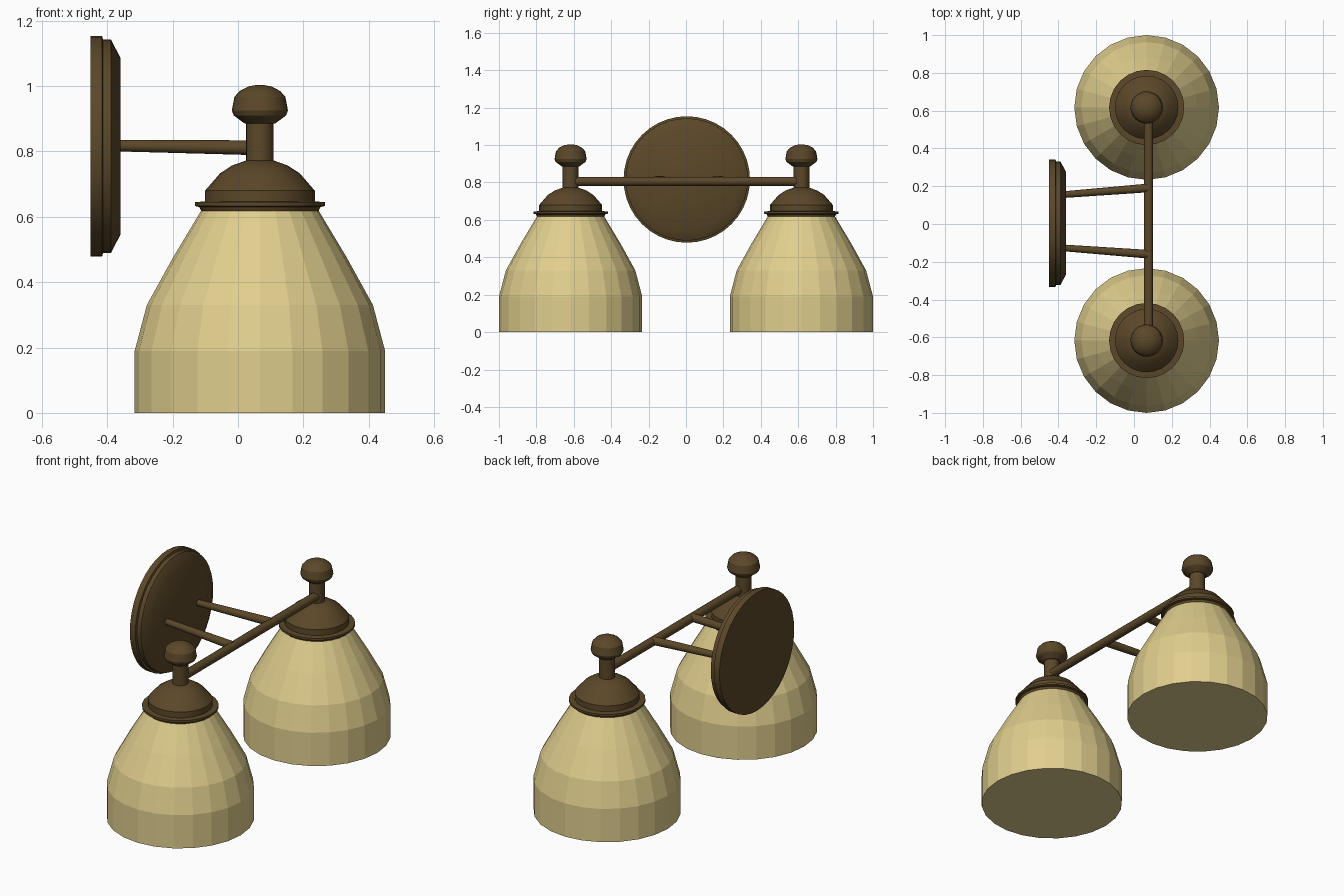
import bpy, bmesh, math
from mathutils import Vector, Matrix

if "Cube" in bpy.data.objects:
    bpy.data.objects.remove(bpy.data.objects["Cube"])


def material(name, color):
    m = bpy.data.materials.new(name)
    m.diffuse_color = color
    m.use_nodes = True
    m.node_tree.nodes["Principled BSDF"].inputs["Base Color"].default_value = m.diffuse_color
    return m


BRONZE = material("bronze", (0.105, 0.064, 0.022, 1))
GLASS = material("cream_glass", (0.75, 0.62, 0.27, 1))


def lathe(name, profile, origin, mat, axis=(0, 0, 1), sides=24, smooth=True):
    """Closed solid of revolution from (radius, height) points along an axis."""
    bm = bmesh.new()
    rings = []
    for r, h in profile:
        rings.append([bm.verts.new((r * math.cos(2 * math.pi * i / sides),
                                    r * math.sin(2 * math.pi * i / sides), h))
                      for i in range(sides)])
    for a, b in zip(rings, rings[1:]):
        for i in range(sides):
            j = (i + 1) % sides
            bm.faces.new((a[i], a[j], b[j], b[i]))
    bm.faces.new(rings[0][::-1])
    bm.faces.new(rings[-1])
    turn = Vector((0, 0, 1)).rotation_difference(Vector(axis)).to_matrix().to_4x4()
    bm.transform(Matrix.Translation(origin) @ turn)
    me = bpy.data.meshes.new(name)
    bm.to_mesh(me)
    bm.free()
    ob = bpy.data.objects.new(name, me)
    bpy.context.collection.objects.link(ob)
    me.materials.append(mat)
    if smooth:
        bpy.ops.object.select_all(action='DESELECT')
        ob.select_set(True)
        bpy.context.view_layer.objects.active = ob
        bpy.ops.object.shade_smooth_by_angle(angle=math.radians(30))
    return ob


def rod(name, start, end, r0, r1, sides=16):
    d = Vector(end) - Vector(start)
    return lathe(name, [(r0, 0), (r1, d.length)], start, BRONZE, d.normalized(), sides)


SHADE = [(.383, 0), (.383, .19), (.346, .33), (.266, .475), (.176, .625)]
HOLDER = [(.18, .618), (.185, .63), (.199, .633), (.199, .645), (.168, .647),
          (.168, .68), (.122, .733), (.085, .757), (.043, .772)]
KNOB = [(.046, .885), (.08, .91), (.086, .925), (.078, .967),
        (.062, .985), (.035, .999), (.008, 1.004)]
CX, CY = .067, .617

# Two lamps: shade, stepped holder, stem and finial
for side, y in (("left", -CY), ("right", CY)):
    at = (CX, y, 0)
    lathe(side + "_shade", SHADE, at, GLASS, smooth=False)
    lathe(side + "_holder", HOLDER, at, BRONZE)
    lathe(side + "_stem", [(.042, .76), (.042, .89)], at, BRONZE)
    lathe(side + "_finial", KNOB, at, BRONZE)

# Stepped round wall plate facing +x
lathe("wall_plate", [(.338, 0), (.338, .035), (.327, .038), (.327, .062), (.271, .091)],
      (-.451, .004, .816), BRONZE, axis=(1, 0, 0), sides=40)

# Cross bar and the two splayed arms
rod("cross_bar", (.077, -.6, .806), (.077, .6, .806), .024, .024)
for side, y0, y1 in (("left", -.126, -.16), ("right", .155, .191)):
    rod(side + "_arm", (-.38, y0, .818), (.077, y1, .811), .0175, .023)
